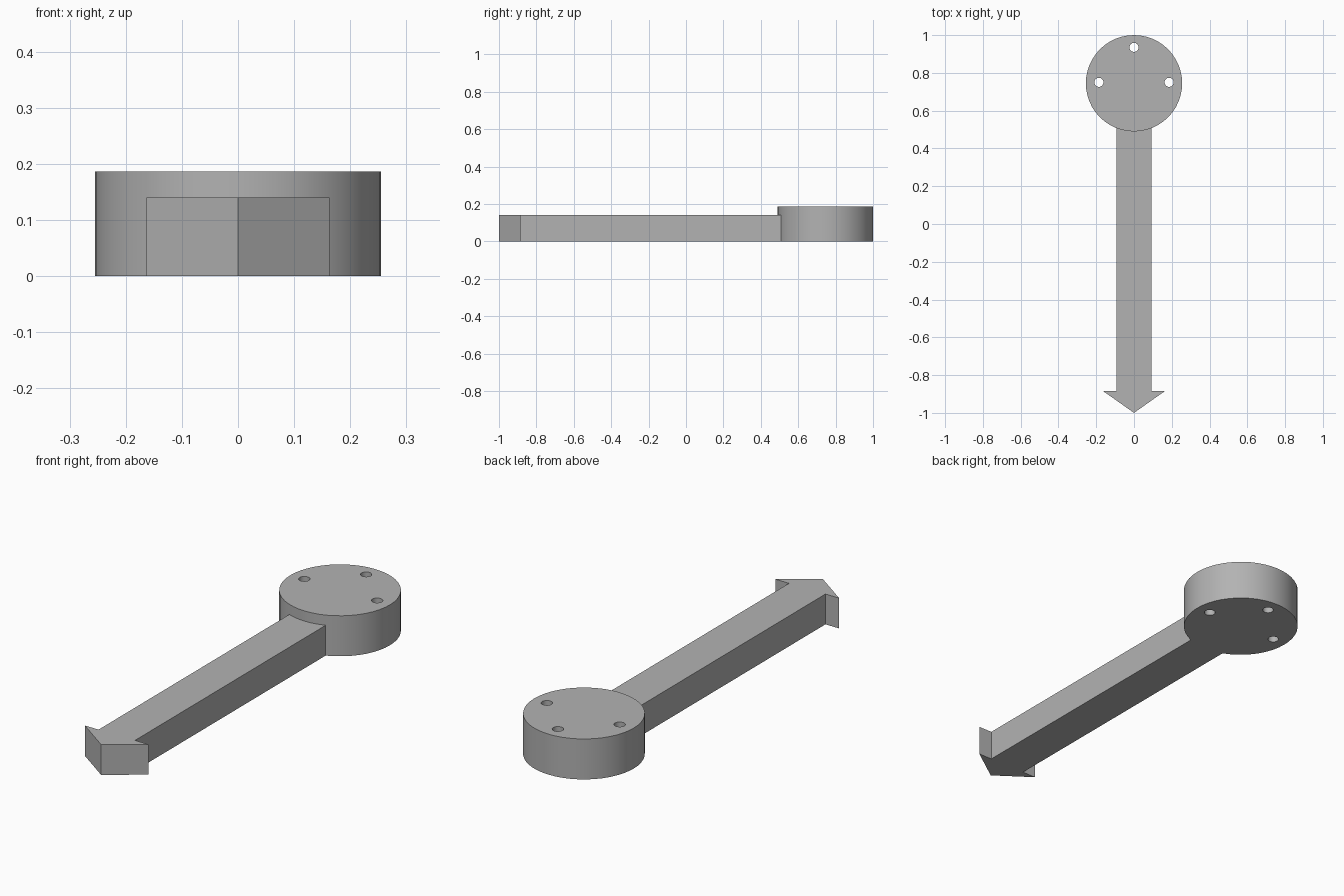
import bpy
from math import cos, sin, pi

cube = bpy.data.objects.get("Cube")
if cube:
    bpy.data.objects.remove(cube, do_unlink=True)

grey = bpy.data.materials.new("plain grey")
grey.use_nodes = True
colour = (0.45, 0.45, 0.45, 1)
grey.diffuse_color = colour
grey.node_tree.nodes["Principled BSDF"].inputs["Base Color"].default_value = colour

DISC_Y, DISC_R, DISC_H = 0.745, 0.255, 0.187
ARM_W, ARM_H = 0.093, 0.14


def circle(x, y, radius, sides):
    return [(x + radius * cos(2 * pi * i / sides),
             y + radius * sin(2 * pi * i / sides)) for i in range(sides)]


def prism(name, outline, bottom, top):
    """Extrude a counter-clockwise outline straight up."""
    n = len(outline)
    verts = [(x, y, z) for z in (bottom, top) for x, y in outline]
    faces = [tuple(reversed(range(n))), tuple(range(n, 2 * n))]
    faces += [(i, (i + 1) % n, n + (i + 1) % n, n + i) for i in range(n)]
    mesh = bpy.data.meshes.new(name)
    mesh.from_pydata(verts, [], faces)
    mesh.materials.append(grey)
    obj = bpy.data.objects.new(name, mesh)
    bpy.context.collection.objects.link(obj)
    return obj


def smooth(obj):
    bpy.ops.object.select_all(action='DESELECT')
    obj.select_set(True)
    bpy.context.view_layer.objects.active = obj
    bpy.ops.object.shade_smooth_by_angle(angle=pi / 6)


# Round mounting disc
disc = prism("mounting_disc", circle(0, DISC_Y, DISC_R, 48), 0, DISC_H)

# Three screw holes drilled right through the disc
for i, (x, y) in enumerate([(-0.186, 0.75), (0.186, 0.75), (0, 0.935)]):
    drill = prism(f"hole_cutter_{i + 1}", circle(x, y, 0.024, 24), -0.1, 0.3)
    cut = disc.modifiers.new(f"hole_{i + 1}", 'BOOLEAN')
    cut.operation = 'DIFFERENCE'
    cut.solver = 'EXACT'
    cut.object = drill
    bpy.context.view_layer.objects.active = disc
    bpy.ops.object.modifier_apply(modifier=cut.name)
    bpy.data.objects.remove(drill, do_unlink=True)
smooth(disc)

# Pointer arm with a barbed arrow tip, its inner end following the disc's rim
half = [(0.163, -0.885), (ARM_W, -0.885), (ARM_W, 0.51)]
rim = [(0, DISC_Y - DISC_R + 0.002)]
outline = [(0, -1)] + half + rim + [(-x, y) for x, y in reversed(half)]
prism("pointer_arm", outline, 0, ARM_H)
